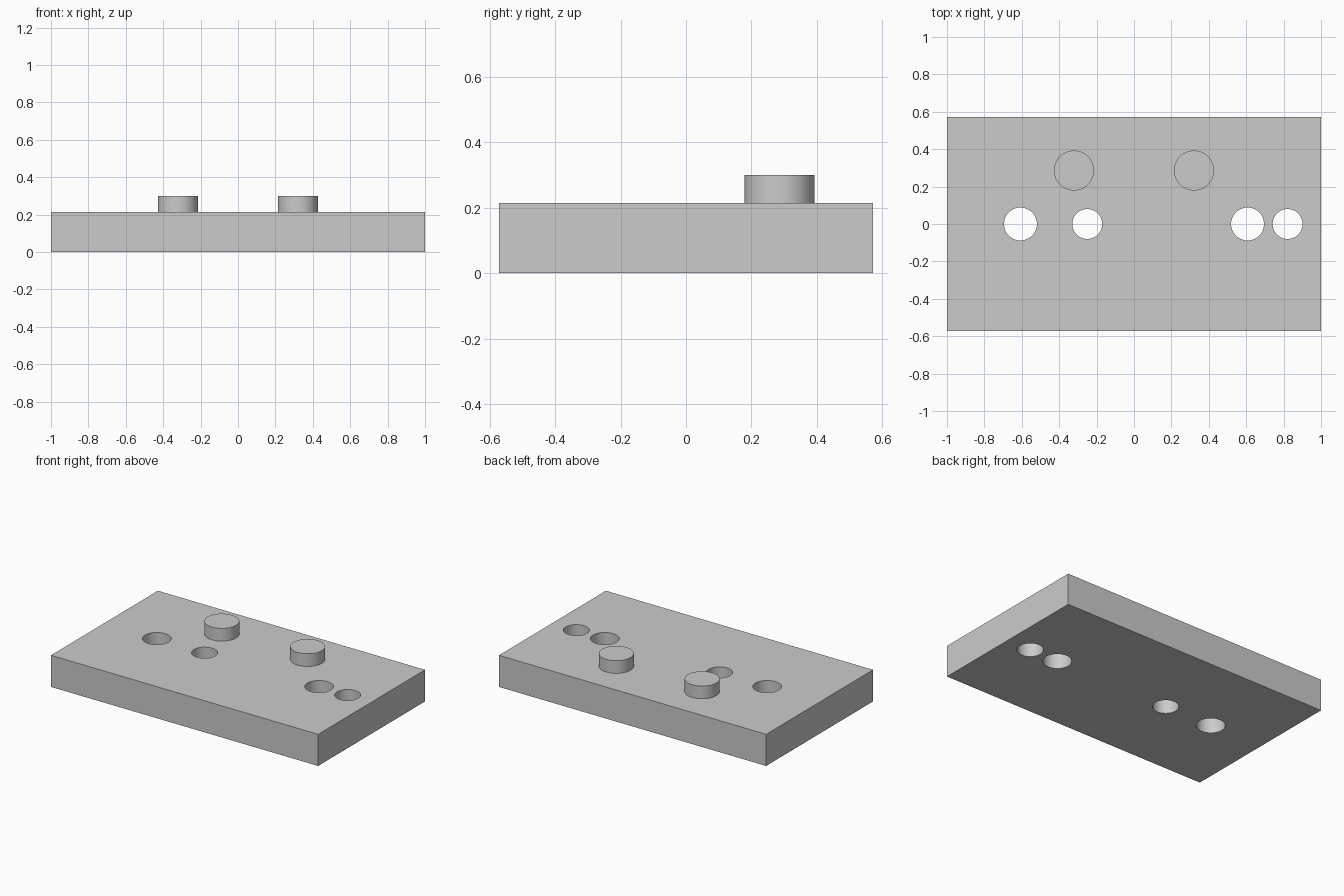
import bpy
import math

default = bpy.data.objects.get("Cube")
if default:
    bpy.data.objects.remove(default, do_unlink=True)

WIDTH, DEPTH, THICK = 2.0, 1.143, 0.214
BOSS_TOP = 0.30

grey = bpy.data.materials.new("light_grey")
grey.use_nodes = True
color = (0.6, 0.6, 0.6, 1)
grey.diffuse_color = color
grey.node_tree.nodes["Principled BSDF"].inputs["Base Color"].default_value = color


def cylinder(name, x, y, radius, bottom, top):
    bpy.ops.mesh.primitive_cylinder_add(
        vertices=64, radius=radius, depth=top - bottom,
        location=(x, y, (bottom + top) / 2))
    obj = bpy.context.object
    obj.name = name
    obj.data.materials.append(grey)
    return obj


def boolean(target, other, operation):
    mod = target.modifiers.new(operation.title(), 'BOOLEAN')
    mod.operation = operation
    mod.solver = 'EXACT'
    mod.object = other
    bpy.ops.object.select_all(action='DESELECT')
    target.select_set(True)
    bpy.context.view_layer.objects.active = target
    bpy.ops.object.modifier_apply(modifier=mod.name)
    bpy.data.objects.remove(other, do_unlink=True)


# Base plate
bpy.ops.mesh.primitive_cube_add(size=1, location=(0, 0, THICK / 2))
plate = bpy.context.object
plate.name = "mounting_plate"
plate.scale = (WIDTH, DEPTH, THICK)
bpy.ops.object.transform_apply(location=True, rotation=False, scale=True)
plate.data.materials.append(grey)

# Through holes along the centre line
for x, radius in ((-0.607, 0.088), (-0.25, 0.08), (0.607, 0.088), (0.821, 0.08)):
    boolean(plate, cylinder("hole_cutter", x, 0, radius, -0.1, THICK + 0.1), 'DIFFERENCE')

# Pair of round bosses, fused to the plate
for side in (-1, 1):
    boolean(plate, cylinder("boss", side * 0.321, 0.286, 0.107, THICK / 2, BOSS_TOP), 'UNION')

# Smooth round walls, crisp edges
bpy.ops.object.shade_smooth_by_angle(angle=math.radians(30))
